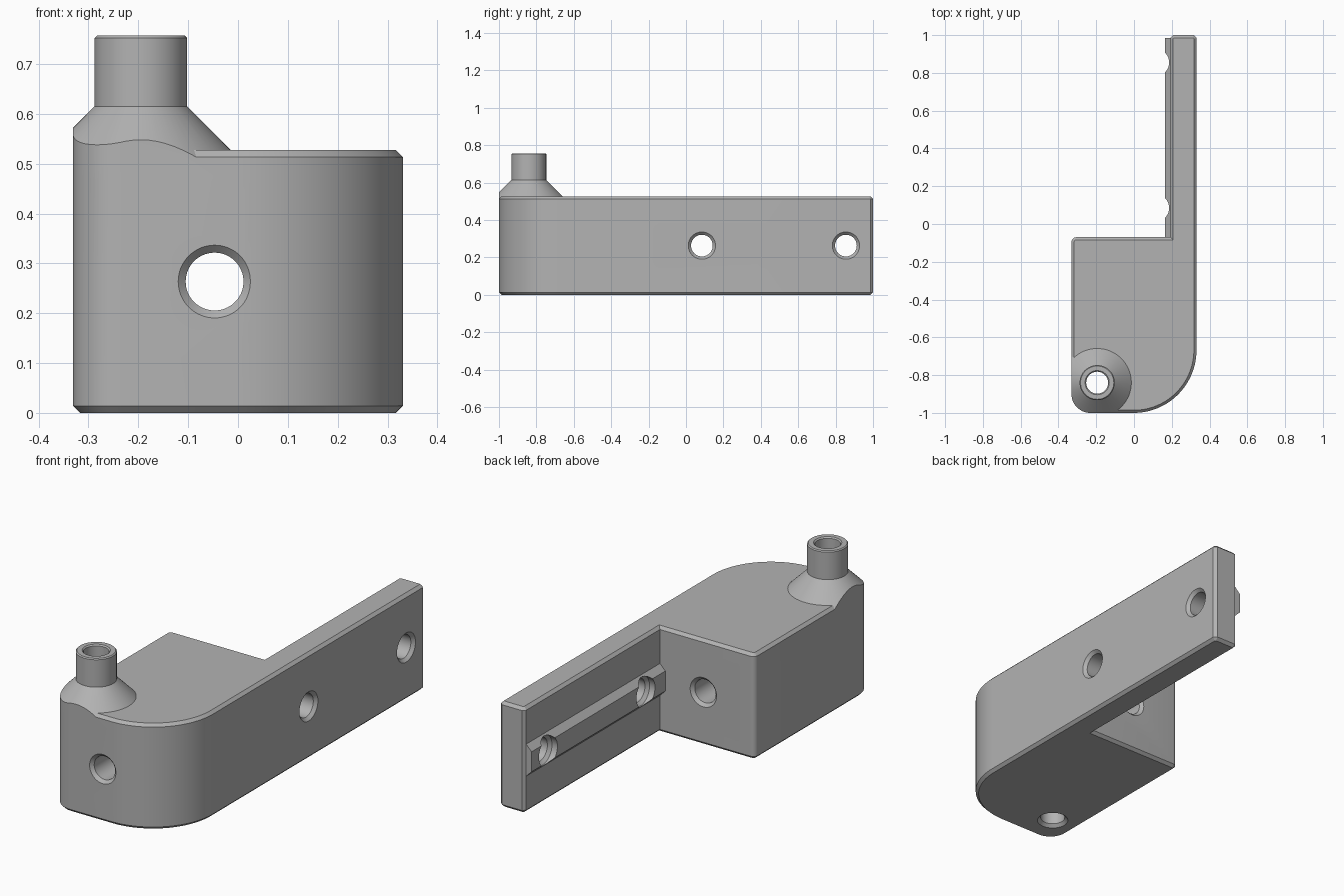
import bpy
import bmesh
from math import pi, cos, sin, radians
from mathutils import Vector, Matrix

if "Cube" in bpy.data.objects:
    bpy.data.objects.remove(bpy.data.objects["Cube"])

HALF_W = 0.331            # half width of the block
TOP = 0.527               # height of block and arm
MID = TOP / 2             # height of the horizontal holes
CHAMFER = 0.014
ARM_X = 0.193             # inner face of the arm
BACK_Y = -0.07            # rear face of the block
HOLE, SINK = 0.058, 0.073
NOZZLE = Vector((-0.195, -0.84, 0))

grey = bpy.data.materials.new("plain grey")
grey.use_nodes = True
grey.diffuse_color = (0.45, 0.45, 0.45, 1)
grey.node_tree.nodes["Principled BSDF"].inputs["Base Color"].default_value = grey.diffuse_color


def finish(name, bm):
    bmesh.ops.recalc_face_normals(bm, faces=bm.faces)
    mesh = bpy.data.meshes.new(name)
    bm.to_mesh(mesh)
    bm.free()
    mesh.materials.append(grey)
    obj = bpy.data.objects.new(name, mesh)
    bpy.context.collection.objects.link(obj)
    return obj


def rounded(corners):
    """Outline from (x, y, radius, segments) corners; one segment gives a chamfer."""
    points = []
    for i, (x, y, r, n) in enumerate(corners):
        p = Vector((x, y))
        if not r:
            points.append(p)
            continue
        a = (Vector(corners[i - 1][:2]) - p).normalized() * r
        b = (Vector(corners[(i + 1) % len(corners)][:2]) - p).normalized() * r
        for k in range(n + 1):
            t = k / n * pi / 2
            points.append(p + a * (1 - sin(t)) + b * (1 - cos(t)))
    return points


def prism(name, outline, z0, z1, chamfer=0):
    bm = bmesh.new()
    base = bm.faces.new([bm.verts.new((p.x, p.y, z0)) for p in outline])
    new = bmesh.ops.extrude_face_region(bm, geom=[base])["geom"]
    bmesh.ops.translate(bm, vec=(0, 0, z1 - z0),
                        verts=[v for v in new if isinstance(v, bmesh.types.BMVert)])
    bmesh.ops.recalc_face_normals(bm, faces=bm.faces)
    if chamfer:
        rims = [e for e in bm.edges if abs(e.verts[0].co.z - e.verts[1].co.z) < 1e-5]
        bmesh.ops.bevel(bm, geom=rims, offset=chamfer, segments=1,
                        affect='EDGES', profile=0.5)
    return finish(name, bm)


def lathe(name, profile, origin, axis, n=64):
    """Solid of revolution from (radius, distance along axis) points."""
    bm = bmesh.new()
    rings = [[bm.verts.new((r * cos(2 * pi * k / n), r * sin(2 * pi * k / n), h))
              for k in range(n)] for r, h in profile]
    for low, high in zip(rings, rings[1:]):
        for k in range(n):
            j = (k + 1) % n
            bm.faces.new((low[k], low[j], high[j], high[k]))
    bm.faces.new(rings[0])
    bm.faces.new(rings[-1])
    turn = Vector((0, 0, 1)).rotation_difference(Vector(axis)).to_matrix().to_4x4()
    bmesh.ops.transform(bm, matrix=Matrix.Translation(origin) @ turn, verts=bm.verts)
    return finish(name, bm)


def combine(target, tool, operation):
    mod = target.modifiers.new(tool.name, 'BOOLEAN')
    mod.operation, mod.solver, mod.object = operation, 'EXACT', tool
    bpy.context.view_layer.update()
    result = bpy.data.meshes.new_from_object(
        target.evaluated_get(bpy.context.evaluated_depsgraph_get()))
    target.modifiers.clear()
    target.data = result
    bpy.data.objects.remove(tool)


def hole_profile(length, start_sink, end_sink, end_r=SINK):
    """Straight hole with a sloped mouth at each end, overshooting both faces."""
    over = 0.06
    slope = SINK - HOLE
    return [(start_sink, -over), (start_sink, 0), (HOLE, slope),
            (HOLE, length - (end_r - HOLE)), (end_sink, length), (end_sink, length + over)]


# Block with the long arm
outline = rounded([
    (-HALF_W, -1, 0.1, 16),
    (HALF_W, -1, 0.333, 32),
    (HALF_W, 1, CHAMFER, 1),
    (ARM_X, 1, CHAMFER, 1),
    (ARM_X, BACK_Y, 0, 0),
    (-HALF_W, BACK_Y, 0.026, 6),
])
body = prism("bracket_body", outline, 0, TOP, CHAMFER)

# Nozzle with a conical foot trimmed to the block outline
nozzle = lathe("nozzle", [(0.243, 0.465), (0.093, 0.615), (0.093, 0.752), (0.088, 0.757)],
               NOZZLE, (0, 0, 1))
combine(nozzle, prism("trim", outline, 0.4, 0.9), 'INTERSECT')
combine(body, nozzle, 'UNION')

# Tapered rail along the inner face of the arm
bm = bmesh.new()
section = [(ARM_X + 0.02, -0.08), (ARM_X, -0.08), (0.163, -0.05),
           (0.163, 0.05), (ARM_X, 0.08), (ARM_X + 0.02, 0.08)]
ends = [[bm.verts.new((x, y, MID + z)) for x, z in section]
        for y in (BACK_Y - 0.03, 1 - CHAMFER)]
for end in ends:
    bm.faces.new(end)
for i in range(len(section)):
    j = (i + 1) % len(section)
    bm.faces.new((ends[0][i], ends[0][j], ends[1][j], ends[1][i]))
combine(body, finish("rail", bm), 'UNION')

# Holes through the arm, the block and the nozzle
for y in (0.085, 0.855):
    combine(body, lathe("arm_hole", hole_profile(HALF_W - ARM_X, SINK, SINK),
                        (HALF_W, y, MID), (-1, 0, 0)), 'DIFFERENCE')
combine(body, lathe("block_hole", hole_profile(1 + BACK_Y, SINK, SINK),
                    (-0.047, -1, MID), (0, 1, 0)), 'DIFFERENCE')
combine(body, lathe("nozzle_hole", hole_profile(0.757, SINK, 0.064, 0.064),
                    NOZZLE, (0, 0, 1)), 'DIFFERENCE')

# Smooth the curved walls, keep the chamfers crisp
bpy.ops.object.select_all(action='DESELECT')
body.select_set(True)
bpy.context.view_layer.objects.active = body
bpy.ops.object.shade_smooth_by_angle(angle=radians(25))
